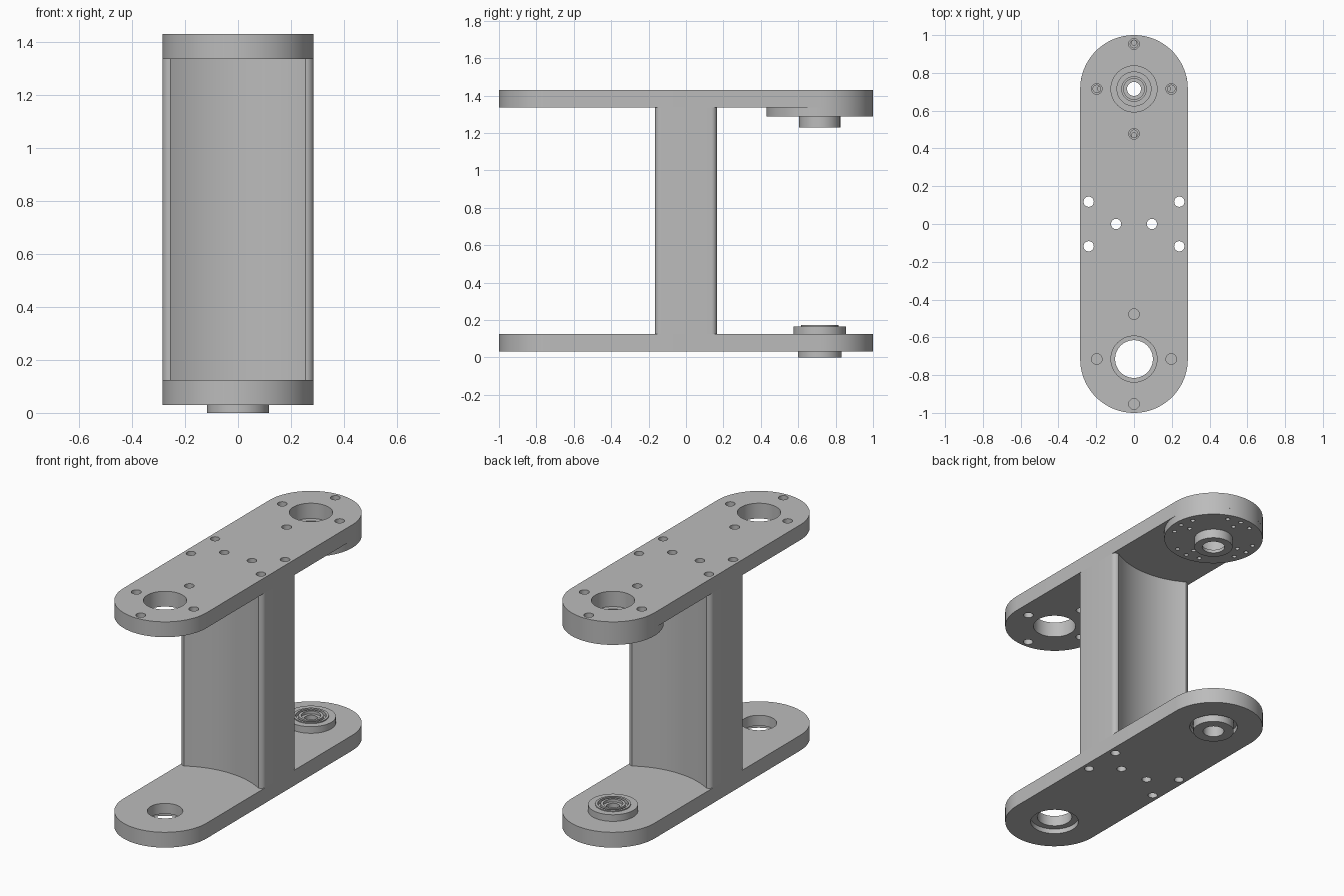
import bpy, bmesh
from math import pi, sin, cos, sqrt, radians

cube = bpy.data.objects.get("Cube")
if cube:
    bpy.data.objects.remove(cube, do_unlink=True)

grey = bpy.data.materials.new("light_grey")
grey.use_nodes = True
COLOUR = (0.5, 0.5, 0.5, 1)
grey.diffuse_color = COLOUR
grey.node_tree.nodes["Principled BSDF"].inputs["Base Color"].default_value = COLOUR

HALF_W, JOINT = 0.285, 0.715      # plate half width, joint distance from centre
LOW, HIGH = (0.03, 0.125), (1.335, 1.43)


def make(name, bm):
    bmesh.ops.recalc_face_normals(bm, faces=bm.faces)
    mesh = bpy.data.meshes.new(name)
    bm.to_mesh(mesh)
    bm.free()
    obj = bpy.data.objects.new(name, mesh)
    mesh.materials.append(grey)
    bpy.context.collection.objects.link(obj)
    return obj


def activate(obj):
    bpy.ops.object.select_all(action='DESELECT')
    obj.select_set(True)
    bpy.context.view_layer.objects.active = obj


def smooth(obj):
    activate(obj)
    bpy.ops.object.shade_smooth_by_angle(angle=radians(30))


def prism(bm, outline, z0, z1):
    low = [bm.verts.new((x, y, z0)) for x, y in outline]
    high = [bm.verts.new((x, y, z1)) for x, y in outline]
    bm.faces.new(low[::-1])
    bm.faces.new(high)
    n = len(low)
    for i in range(n):
        j = (i + 1) % n
        bm.faces.new((low[i], low[j], high[j], high[i]))


def arc(cx, cy, r, a0, a1, n):
    angles = [radians(a0 + (a1 - a0) * i / n) for i in range(n + 1)]
    return [(cx + r * cos(a), cy + r * sin(a)) for a in angles]


def drill(obj, holes, z0, z1):
    """Cut round holes (x, y, radius) out of obj between two heights."""
    bm = bmesh.new()
    for x, y, r in holes:
        prism(bm, arc(x, y, r, 0, 360, 48)[:-1], z0, z1)
    cutter = make("cutter", bm)
    cutter.hide_render = True
    mod = obj.modifiers.new("drill", 'BOOLEAN')
    mod.operation, mod.solver, mod.object = 'DIFFERENCE', 'EXACT', cutter
    activate(obj)
    bpy.ops.object.modifier_apply(modifier=mod.name)
    bpy.data.objects.remove(cutter, do_unlink=True)


def lathe(name, profile, y, steps=64):
    """Spin a closed (radius, height) profile around the joint axis."""
    bm = bmesh.new()
    rings = [[bm.verts.new((r * cos(2 * pi * i / steps), y + r * sin(2 * pi * i / steps), z))
              for r, z in profile] for i in range(steps)]
    n = len(profile)
    for i in range(steps):
        a, b = rings[i], rings[(i + 1) % steps]
        for k in range(n):
            m = (k + 1) % n
            bm.faces.new((a[k], b[k], b[m], a[m]))
    return make(name, bm)


# Hole patterns
bolts = [(sx * 0.24, sy * 0.118, 0.027) for sx in (-1, 1) for sy in (-1, 1)]
bolts += [(sx * 0.095, 0, 0.027) for sx in (-1, 1)]


def horn_holes(y, r):
    return [(dx, y + dy, r) for dx, dy in ((0.197, 0), (-0.197, 0), (0, 0.238), (0, -0.238))]


# Long round-ended plates
def plate(name, z0, z1):
    bm = bmesh.new()
    prism(bm, arc(0, JOINT, HALF_W, 0, 180, 40) + arc(0, -JOINT, HALF_W, 180, 360, 40), z0, z1)
    return make(name, bm)


top = plate("top_plate", *HIGH)
drill(top, bolts + horn_holes(JOINT, 0.028) + horn_holes(-JOINT, 0.028)
      + [(0, JOINT, 0.122), (0, -JOINT, 0.122)], 1.3, 1.5)
smooth(top)

bottom = plate("bottom_plate", *LOW)
drill(bottom, bolts + [(0, -JOINT, 0.1), (0, JOINT, 0.1)], -0.1, 0.2)
drill(bottom, [(0, -JOINT, 0.138), (0, JOINT, 0.138)], -0.1, 0.06)
smooth(bottom)

# Upright web with hollowed front and back and rounded corners
DEPTH, WAIST, FILLET = 0.165, 0.095, 0.03
edge = HALF_W - FILLET
sag = DEPTH - WAIST
radius = (edge ** 2 + sag ** 2) / (2 * sag)
half = []
for i in range(33):
    x = edge - 2 * edge * i / 32
    half.append((x, WAIST + radius - sqrt(radius ** 2 - x ** 2)))
half = (arc(edge, DEPTH - FILLET, FILLET, 0, 90, 8)[:-1] + half
        + arc(-edge, DEPTH - FILLET, FILLET, 90, 180, 8)[1:])
bm = bmesh.new()
prism(bm, half + [(-x, -y) for x, y in half], LOW[1], HIGH[0])
web = make("upright_web", bm)
drill(web, bolts, 0, 1.5)
smooth(web)

# Output disc with hollow boss under the top plate
disc = lathe("output_disc", [(0.09, 1.335), (HALF_W, 1.335), (HALF_W, 1.287), (0.11, 1.287),
                             (0.11, 1.23), (0.065, 1.23), (0.065, 1.25), (0.09, 1.25)], JOINT)
pattern = []
for k in range(4):
    for r, offset in ((0.18, 0), (0.245, 0), (0.24, 20), (0.24, -20)):
        a = radians(90 * k + offset)
        pattern.append((r * cos(a), JOINT + r * sin(a), 0.013))
drill(disc, pattern, 1.2, 1.32)
drill(disc, horn_holes(JOINT, 0.02), 1.31, 1.4)
smooth(disc)

# Flanged collar on the bottom plate, with a hub poking out below
collar = lathe("bearing_collar", [(0.1, 0.125), (0.14, 0.125), (0.14, 0.166), (0.1, 0.166)], JOINT)
smooth(collar)
hub = lathe("bearing_hub", [(0.06, 0), (0.117, 0), (0.117, 0.06), (0.1, 0.06), (0.1, 0.172),
                            (0.086, 0.172), (0.086, 0.15), (0.07, 0.15), (0.07, 0.172),
                            (0.055, 0.172), (0.055, 0.155), (0.037, 0.155), (0.037, 0.08),
                            (0.06, 0.08)], JOINT)
smooth(hub)
